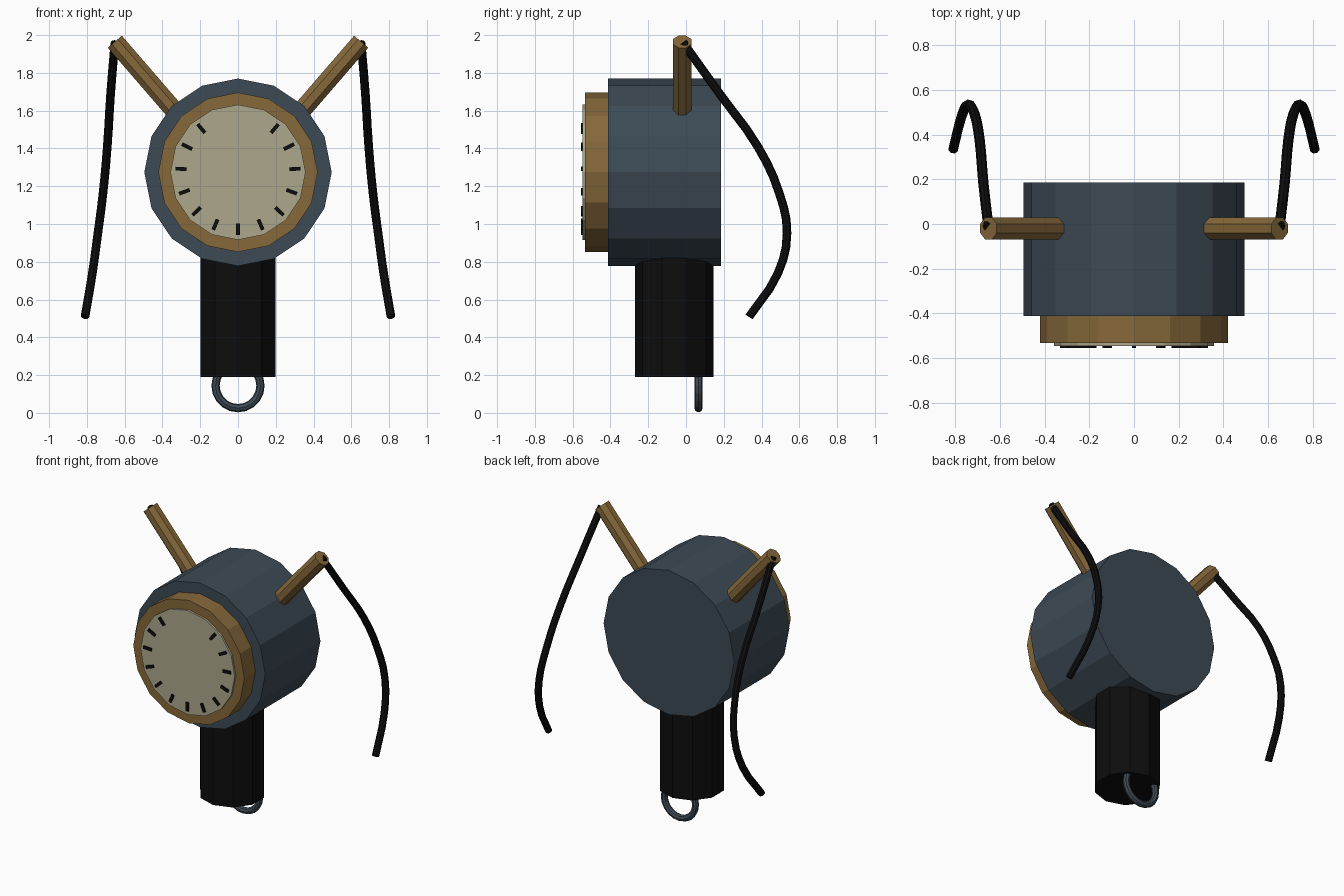
import bpy, math
from mathutils import Vector, Matrix

if "Cube" in bpy.data.objects:
    bpy.data.objects.remove(bpy.data.objects["Cube"])


def material(name, rgb):
    def lin(c):
        c /= 255
        return c / 12.92 if c <= 0.04045 else ((c + 0.055) / 1.055) ** 2.4
    m = bpy.data.materials.new(name)
    m.diffuse_color = (*[lin(c) for c in rgb], 1)
    m.use_nodes = True
    m.node_tree.nodes["Principled BSDF"].inputs["Base Color"].default_value = m.diffuse_color
    return m


SLATE = material("slate_blue", (61, 74, 85))
BRASS = material("brass", (134, 104, 58))
CREAM = material("cream", (172, 167, 140))
BLACK = material("black", (13, 13, 13))


def cylinder(name, a, b, radius, sides, mat, spin=0.0):
    """Prism from point a to point b."""
    a, b = Vector(a), Vector(b)
    d = b - a
    bpy.ops.mesh.primitive_cylinder_add(vertices=sides, radius=radius, depth=d.length)
    o = bpy.context.object
    o.name = name
    turn = Vector((0, 0, 1)).rotation_difference(d).to_matrix().to_4x4()
    o.data.transform(turn @ Matrix.Rotation(spin, 4, 'Z'))
    o.location = (a + b) / 2
    o.data.materials.append(mat)
    return o


CZ = 1.274  # height of the dial axis

# Housing, bezel and dial
cylinder("housing", (0, 0.186, CZ), (0, -0.413, CZ), 0.496, 16, SLATE)
cylinder("bezel", (0, -0.40, CZ), (0, -0.534, CZ), 0.422, 16, BRASS)
cylinder("dial", (0, -0.53, CZ), (0, -0.547, CZ), 0.358, 16, CREAM)

# Dial ticks, leaving a gap at the top
for i in range(13):
    ang = math.radians(40 + i * 280 / 12)
    bpy.ops.mesh.primitive_cube_add(size=1)
    o = bpy.context.object
    o.name = f"tick_{i + 1}"
    o.data.transform(Matrix.Translation((0, -0.55, CZ)) @ Matrix.Rotation(ang, 4, 'Y')
                     @ Matrix.Translation((0, 0, 0.302))
                     @ Matrix.Diagonal((0.02, 0.012, 0.06, 1)))
    o.data.materials.append(BLACK)

# Grip and hanging ring
cylinder("grip", (0, -0.063, 0.19), (0, -0.063, 0.90), 0.208, 10, BLACK)
bpy.ops.mesh.primitive_torus_add(major_segments=20, minor_segments=8, major_radius=0.119,
                                 minor_radius=0.022, location=(0, 0.066, 0.144),
                                 rotation=(math.pi / 2, 0, 0))
ring = bpy.context.object
ring.name = "hanging_ring"
ring.data.materials.append(SLATE)

# Angled posts with a trailing cable on each side
PATH = [(0.652, -0.015, 1.96), (0.675, 0.185, 1.68), (0.692, 0.38, 1.41), (0.715, 0.495, 1.16),
        (0.742, 0.535, 0.95), (0.771, 0.487, 0.74), (0.81, 0.335, 0.51)]
for side, s in (("right", 1), ("left", -1)):
    cylinder(f"{side}_post", (s * 0.29, -0.02, 1.546), (s * 0.652, -0.02, 1.965),
             0.053, 8, BRASS, math.pi / 8)
    cu = bpy.data.curves.new(f"{side}_cable", 'CURVE')
    cu.dimensions = '3D'
    cu.bevel_depth = 0.023
    cu.bevel_resolution = 2
    cu.use_fill_caps = True
    sp = cu.splines.new('BEZIER')
    sp.resolution_u = 3
    sp.use_smooth = False
    sp.bezier_points.add(len(PATH) - 1)
    for bp, (x, y, z) in zip(sp.bezier_points, PATH):
        bp.co = (s * x, y, z)
        bp.handle_left_type = bp.handle_right_type = 'AUTO'
    cu.materials.append(BLACK)
    cable = bpy.data.objects.new(f"{side}_cable", cu)
    bpy.context.collection.objects.link(cable)
